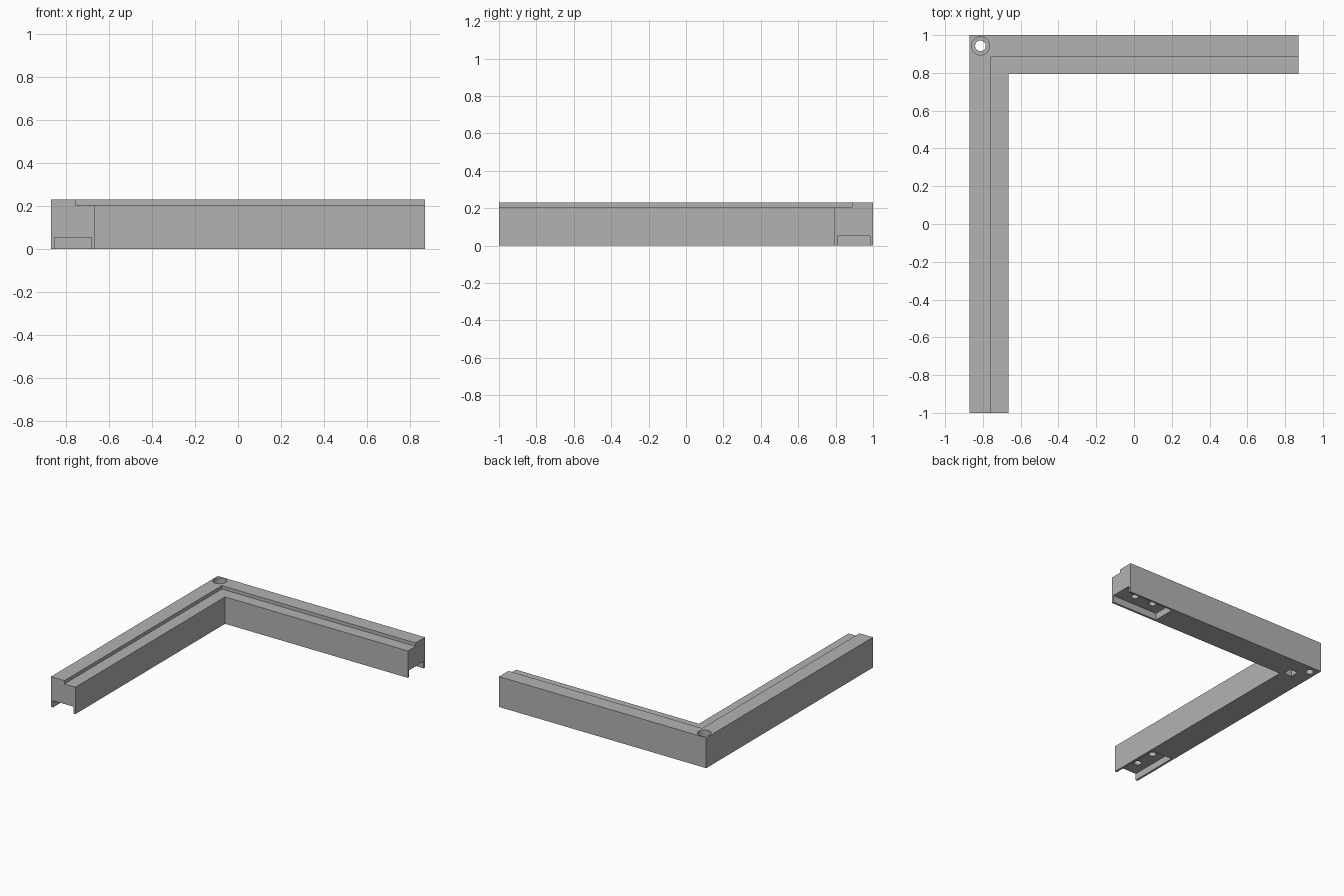
import bpy
import bmesh
from mathutils import Matrix

cube = bpy.data.objects.get("Cube")
if cube:
    bpy.data.objects.remove(cube, do_unlink=True)

HALF_X, HALF_Y = 0.87, 1.0
WIDTH, HEIGHT = 0.205, 0.23
STEP_IN, STEP_Z = 0.113, 0.204
LEG, SLOT_LENGTH, SLOT_Z = 0.016, 0.39, 0.052

grey = bpy.data.materials.new("grey")
grey.use_nodes = True
colour = (0.45, 0.45, 0.45, 1)
grey.diffuse_color = colour
grey.node_tree.nodes["Principled BSDF"].inputs["Base Color"].default_value = colour


def make_object(name, bm):
    bmesh.ops.recalc_face_normals(bm, faces=bm.faces)
    mesh = bpy.data.meshes.new(name)
    bm.to_mesh(mesh)
    bm.free()
    mesh.materials.append(grey)
    obj = bpy.data.objects.new(name, mesh)
    bpy.context.collection.objects.link(obj)
    return obj


def box(name, low, high):
    bm = bmesh.new()
    bmesh.ops.create_cube(bm, size=1)
    for v in bm.verts:
        v.co = [a + (c + 0.5) * (b - a) for a, b, c in zip(low, high, v.co)]
    return make_object(name, bm)


def cylinder(name, x, y, low, high, radius):
    bm = bmesh.new()
    bmesh.ops.create_cone(bm, cap_ends=True, segments=32, radius1=radius,
                          radius2=radius, depth=high - low,
                          matrix=Matrix.Translation((x, y, (low + high) / 2)))
    return make_object(name, bm)


# L-shaped frame: stepped cross-section swept round one mitred corner
profile = [(0, 0), (WIDTH, 0), (WIDTH, STEP_Z), (STEP_IN, STEP_Z),
           (STEP_IN, HEIGHT), (0, HEIGHT)]
bm = bmesh.new()
rings = [
    [bm.verts.new((d - HALF_X, -HALF_Y, z)) for d, z in profile],
    [bm.verts.new((d - HALF_X, HALF_Y - d, z)) for d, z in profile],
    [bm.verts.new((HALF_X, HALF_Y - d, z)) for d, z in profile],
]
count = len(profile)
for first, second in zip(rings, rings[1:]):
    for i in range(count):
        j = (i + 1) % count
        bm.faces.new((first[i], first[j], second[j], second[i]))
bm.faces.new(rings[0])
bm.faces.new(rings[-1])
bmesh.ops.dissolve_limit(bm, angle_limit=0.01, verts=bm.verts, edges=bm.edges)
frame = make_object("corner_frame", bm)

cutters = []

# Open slots under both arm ends
cutters.append(box("slot_side",
                   (-HALF_X + LEG, -HALF_Y - 0.1, -0.1),
                   (-HALF_X + WIDTH - LEG, -HALF_Y + SLOT_LENGTH, SLOT_Z)))
cutters.append(box("slot_back",
                   (HALF_X - SLOT_LENGTH, HALF_Y - WIDTH + LEG, -0.1),
                   (HALF_X + 0.1, HALF_Y - LEG, SLOT_Z)))

# Blind bolt holes in the slot ceilings
for offset in (0.125, 0.285):
    mid = WIDTH / 2
    for x, y in ((-HALF_X + mid, -HALF_Y + offset), (HALF_X - offset, HALF_Y - mid)):
        cutters.append(cylinder("bolt_hole", x, y, 0, 0.15, 0.026))

# Counterbored screw hole through the outer corner
screw_x, screw_y = -HALF_X + 0.057, HALF_Y - 0.057
cutters.append(cylinder("screw_hole", screw_x, screw_y, -0.1, 0.4, 0.028))
cutters.append(cylinder("counterbore", screw_x, screw_y, 0.17, 0.4, 0.048))

# Square socket under the inner corner
socket_x, socket_y, half = -HALF_X + 0.15, HALF_Y - 0.15, 0.034
cutters.append(box("socket", (socket_x - half, socket_y - half, -0.1),
                   (socket_x + half, socket_y + half, 0.1)))

# Cut everything, then drop the cutters
bpy.context.view_layer.objects.active = frame
for cutter in cutters:
    cutter.hide_render = True
    cut = frame.modifiers.new("cut", "BOOLEAN")
    cut.operation = "DIFFERENCE"
    cut.solver = "EXACT"
    cut.object = cutter
    bpy.ops.object.modifier_apply(modifier=cut.name)
    bpy.data.objects.remove(cutter, do_unlink=True)

bpy.ops.object.select_all(action="DESELECT")
frame.select_set(True)
bpy.ops.object.shade_smooth_by_angle()
